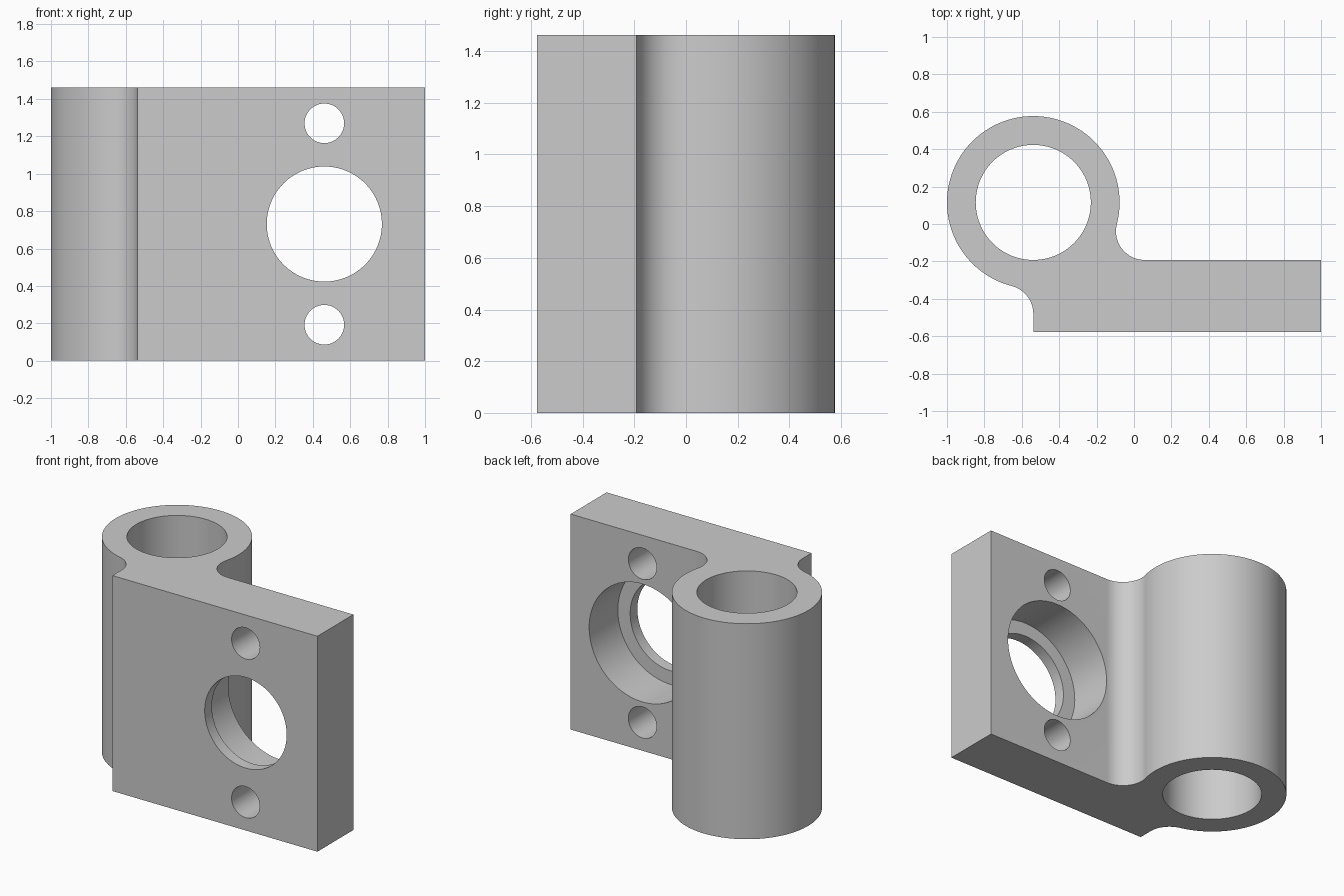
import bpy
import bmesh
from math import sin, cos, pi, sqrt, atan2, radians
from mathutils import Matrix

if "Cube" in bpy.data.objects:
    bpy.data.objects.remove(bpy.data.objects["Cube"], do_unlink=True)

U = 1 / 13                       # one design unit
HEIGHT = 19
TUBE_X, TUBE_Y = -7, 1.5         # tube axis
TUBE_R, BORE_R, FILLET_R = 6, 4, 2
FRONT, BACK, END = -7.5, -2.5, 13   # plate faces
HOLE_X, MID_Z = 6, HEIGHT / 2

grey = bpy.data.materials.new("plain grey")
grey.use_nodes = True
colour = (0.6, 0.6, 0.6, 1)
grey.diffuse_color = colour
grey.node_tree.nodes["Principled BSDF"].inputs["Base Color"].default_value = colour


def arc(cx, cy, r, start, end, steps):
    angles = [start + (end - start) * i / steps for i in range(steps + 1)]
    return [(cx + r * cos(a), cy + r * sin(a)) for a in angles]


def make_object(name, bm):
    bmesh.ops.recalc_face_normals(bm, faces=bm.faces)
    bmesh.ops.scale(bm, vec=(U, U, U), verts=bm.verts)
    mesh = bpy.data.meshes.new(name)
    bm.to_mesh(mesh)
    bm.free()
    mesh.materials.append(grey)
    obj = bpy.data.objects.new(name, mesh)
    bpy.context.collection.objects.link(obj)
    return obj


def cylinder(name, radius, length, location, along_y=False, sides=96):
    bm = bmesh.new()
    matrix = Matrix.Translation(location)
    if along_y:
        matrix = matrix @ Matrix.Rotation(pi / 2, 4, "X")
    bmesh.ops.create_cone(bm, cap_ends=True, segments=sides, radius1=radius,
                          radius2=radius, depth=length, matrix=matrix)
    return make_object(name, bm)


# Outline: plate corners, fillet to the tube, round the tube, second fillet
reach = sqrt((TUBE_R + FILLET_R) ** 2 - FILLET_R ** 2)
back_fillet = (TUBE_X + reach, BACK + FILLET_R)
front_fillet = (TUBE_X - FILLET_R, TUBE_Y - reach)
a_back = atan2(back_fillet[1] - TUBE_Y, back_fillet[0] - TUBE_X)
a_front = atan2(front_fillet[1] - TUBE_Y, front_fillet[0] - TUBE_X) + 2 * pi
outline = [(TUBE_X, FRONT), (END, FRONT), (END, BACK)]
outline += arc(*back_fillet, FILLET_R, 1.5 * pi, pi + a_back, 20)
outline += arc(TUBE_X, TUBE_Y, TUBE_R, a_back, a_front, 80)[1:]
outline += arc(*front_fillet, FILLET_R, a_front - pi, 0, 20)[1:]

# Bracket body
bm = bmesh.new()
base = bm.faces.new([bm.verts.new((x, y, 0)) for x, y in outline])
top = bmesh.ops.extrude_face_region(bm, geom=[base])["geom"]
bmesh.ops.translate(bm, vec=(0, 0, HEIGHT),
                    verts=[v for v in top if isinstance(v, bmesh.types.BMVert)])
bracket = make_object("hinge_bracket", bm)

# Tube bore, stepped plate hole and two bolt holes
cutters = [
    cylinder("tube_bore", BORE_R, HEIGHT + 4, (TUBE_X, TUBE_Y, MID_Z)),
    cylinder("plate_hole", 4, 8, (HOLE_X, -5, MID_Z), True),
    cylinder("counterbore", 5.2, 5, (HOLE_X, FRONT + 1 + 2.5, MID_Z), True),
]
for side, name in ((-1, "lower_bolt_hole"), (1, "upper_bolt_hole")):
    cutters.append(cylinder(name, 1.375, 8, (HOLE_X, -5, MID_Z + side * 7), True, 64))

bpy.ops.object.select_all(action="DESELECT")
bracket.select_set(True)
bpy.context.view_layer.objects.active = bracket
for cutter in cutters:
    cutter.hide_render = True
    cut = bracket.modifiers.new(cutter.name, "BOOLEAN")
    cut.operation = "DIFFERENCE"
    cut.solver = "EXACT"
    cut.object = cutter
    bpy.ops.object.modifier_apply(modifier=cut.name)
    bpy.data.objects.remove(cutter, do_unlink=True)

bpy.ops.object.shade_smooth_by_angle(angle=radians(30))
